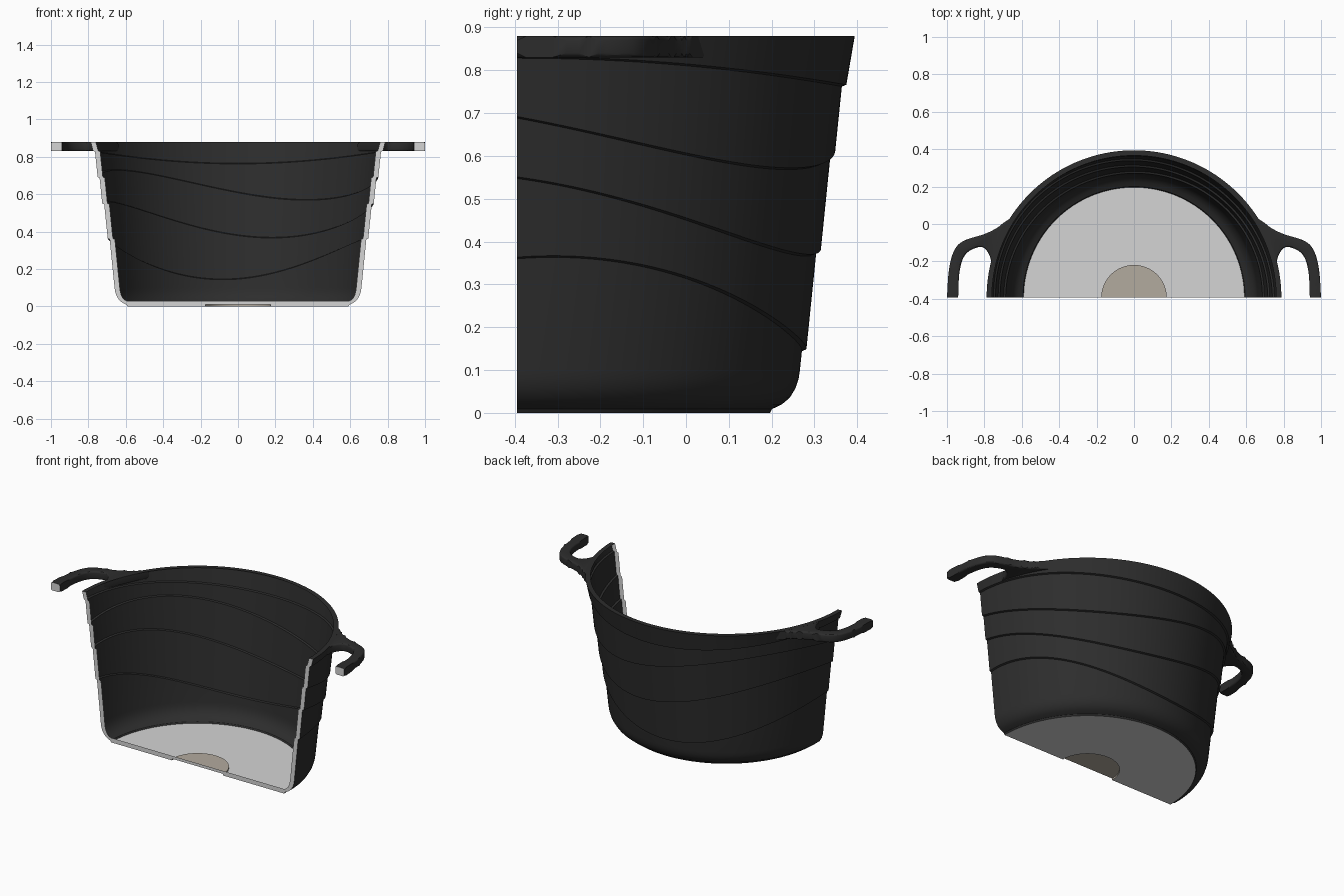
import bpy, bmesh, math
from mathutils import Vector

cube = bpy.data.objects.get("Cube")
if cube:
    bpy.data.objects.remove(cube)

CUT_Y = -0.394      # plane on which the pot is sliced in half
TOP = 0.88
SEGMENTS = 128


def material(name, rgb):
    mat = bpy.data.materials.new(name)
    mat.use_nodes = True
    mat.diffuse_color = (*rgb, 1)
    bsdf = mat.node_tree.nodes["Principled BSDF"]
    bsdf.inputs["Base Color"].default_value = (*rgb, 1)
    bsdf.inputs["Roughness"].default_value = 0.6
    return mat


BLACK = material("black_iron", (0.026, 0.026, 0.026))
GREY = material("light_grey_metal", (0.66, 0.66, 0.66))
BEIGE = material("warm_grey_inlay", (0.45, 0.405, 0.345))


def finish(name, bm, mats):
    mesh = bpy.data.meshes.new(name)
    bm.to_mesh(mesh)
    bm.free()
    for mat in mats:
        mesh.materials.append(mat)
    obj = bpy.data.objects.new(name, mesh)
    bpy.context.collection.objects.link(obj)
    bpy.ops.object.select_all(action='DESELECT')
    obj.select_set(True)
    bpy.context.view_layer.objects.active = obj
    bpy.ops.object.shade_smooth_by_angle(angle=math.radians(30))
    return obj


# Wavy steps in the wall: mean height, wave height, angle of the lowest point
WAVES = [(0.255, 0.11, 97), (0.465, 0.097, 75), (0.65, 0.08, 60), (0.797, 0.033, 90)]
STEP = 0.0105
WALL = 0.028

# Base with a round inlay, recessed on the underside
BASE = [(0, 0.01), (0.175, 0.01), (0.175, 0), (0.59, 0)]
OUTER_CORNER = [(0.595, 0.009), (0.618, 0.02), (0.636, 0.035),
                (0.65, 0.058), (0.657, 0.08), (0.66, 0.1)]
INNER_CORNER = [(0, WALL), (0.59, WALL), (0.604, 0.034), (0.616, 0.046),
                (0.625, 0.064), (0.63, 0.085), (0.632, 0.1)]


def stepped_side(a, inset):
    """Points of the stepped wall, from the bottom corner to the rim."""
    side = []
    for i, (mean, height, low) in enumerate(WAVES):
        z = mean - height * math.cos(2 * (a - math.radians(low)))
        r = 0.66 + 0.1 * (z - 0.1) + i * STEP - inset
        side += [(r, z - 0.002), (r + STEP, z + 0.002)]
    return side + [(0.788 - inset, TOP)]


def outer_profile(a):
    return BASE + OUTER_CORNER + stepped_side(a, 0)


def place(r, z, a):
    return (r * math.cos(a), CUT_Y + r * math.sin(a), z)


# Pot shell: the outer skin and flat rim, turned through half a circle
bm = bmesh.new()
rings = []
for i in range(SEGMENTS + 1):
    a = math.pi * i / SEGMENTS
    profile = outer_profile(a) + [(0.788 - WALL, TOP)]
    rings.append([bm.verts.new(place(r, z, a)) for r, z in profile])
for ring, following in zip(rings, rings[1:]):
    for j in range(len(ring) - 1):
        face = bm.faces.new((ring[j], following[j], following[j + 1], ring[j + 1]))
        face.material_index = 2 if j < 2 else 1 if j < len(BASE) - 1 else 0
bmesh.ops.remove_doubles(bm, verts=bm.verts, dist=1e-5)
finish("pot_shell", bm, [BLACK, GREY, BEIGE])

# Cut face: the wall and base thickness, shown on the slicing plane
bm = bmesh.new()
for a in (0, math.pi):
    inner = INNER_CORNER + stepped_side(a, WALL)
    face = bm.faces.new([bm.verts.new(place(r, z, a))
                         for r, z in outer_profile(a) + inner[::-1]])
    face.normal_update()
    if face.normal.y > 0:
        face.normal_flip()
finish("cut_face", bm, [GREY])


# Handles
def smooth_path(points, steps=5):
    """Catmull-Rom curve through the points."""
    pts = [Vector(p) for p in points]
    pts = [pts[0]] + pts + [pts[-1]]
    path = []
    for p0, p1, p2, p3 in zip(pts, pts[1:], pts[2:], pts[3:]):
        for s in range(steps):
            t = s / steps
            path.append(0.5 * (2 * p1 + (p2 - p0) * t
                               + (2 * p0 - 5 * p1 + 4 * p2 - p3) * t * t
                               + (3 * p1 - p0 - 3 * p2 + p3) * t ** 3))
    return path + [pts[-1]]


outside = smooth_path([(1, CUT_Y), (0.99, -0.25), (0.965, -0.15), (0.915, -0.092),
                       (0.8, -0.054), (0.735, -0.022), (0.695, 0.008), (0.64, 0.045)])
inside = smooth_path([(0.76, -0.22), (0.774, -0.165), (0.81, -0.124),
                      (0.87, -0.138), (0.912, -0.18), (0.934, -0.265), (0.94, CUT_Y)])

bm = bmesh.new()
bottom = bm.faces.new([bm.verts.new((p.x, p.y, 0.83)) for p in outside + inside])
extruded = bmesh.ops.extrude_face_region(bm, geom=[bottom])
for item in extruded["geom"]:
    if isinstance(item, bmesh.types.BMVert):
        item.co.z = TOP - 0.0005
rims = [e for e in bm.edges
        if abs(e.verts[0].co.z - e.verts[1].co.z) < 1e-4
        and max(v.co.y for v in e.verts) > CUT_Y + 1e-4]
bmesh.ops.bevel(bm, geom=rims, offset=0.01, segments=3, profile=0.5, affect='EDGES')
for face in bm.faces:
    if max(v.co.y for v in face.verts) < CUT_Y + 1e-3:
        face.material_index = 1
bmesh.ops.recalc_face_normals(bm, faces=bm.faces)
handles = finish("side_handles", bm, [BLACK, GREY])
handles.modifiers.new("mirror", 'MIRROR').use_axis[0] = True
